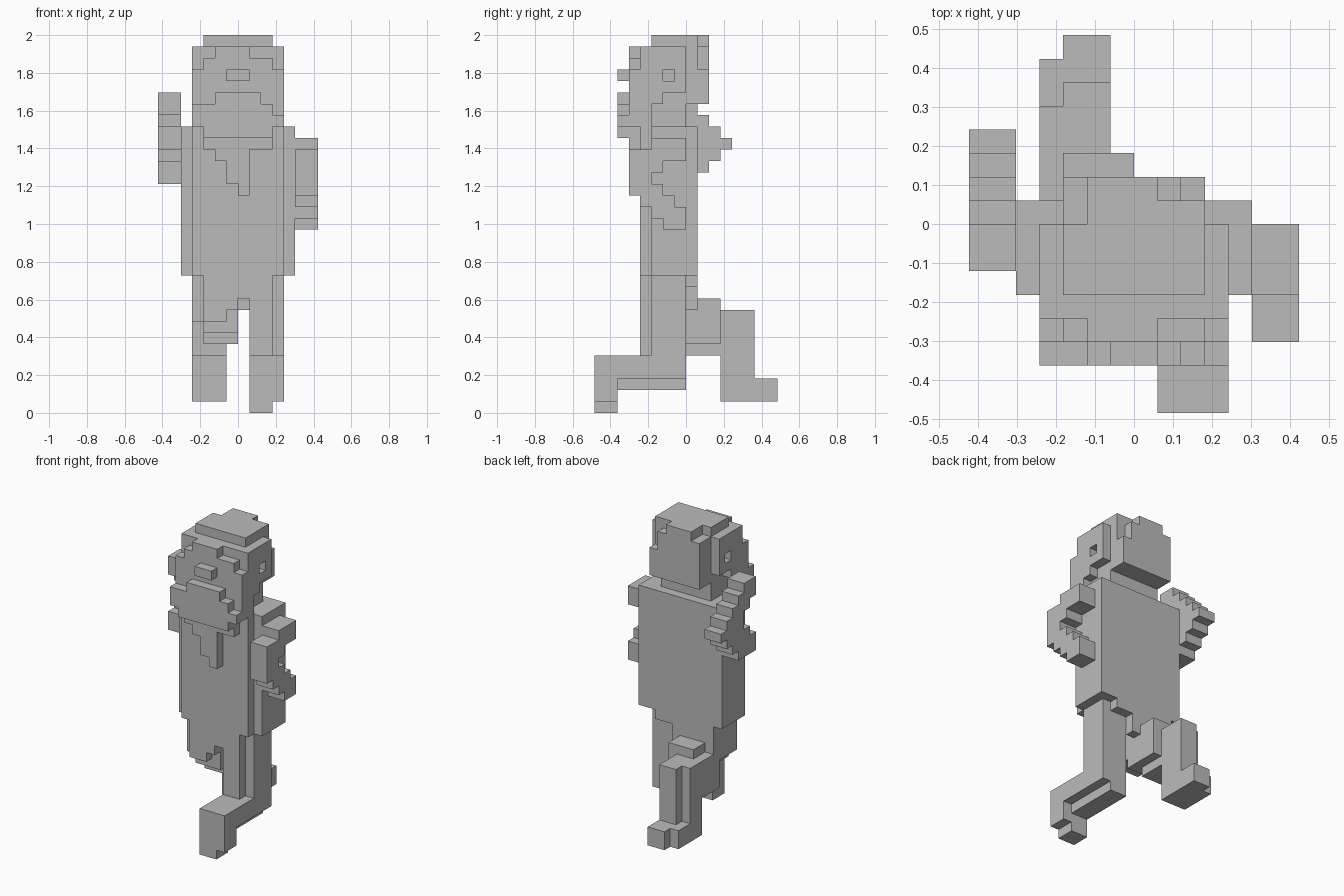
import bpy
import bmesh
from itertools import product
from mathutils import Vector

UNIT = 2 / 33  # edge of one cube

# Remove the default cube
default_cube = bpy.data.objects.get("Cube")
if default_cube:
    bpy.data.objects.remove(default_cube, do_unlink=True)

# One plain grey for the whole figure
grey = bpy.data.materials.new("plain_grey")
grey.use_nodes = True
grey.diffuse_color = (0.5, 0.5, 0.5, 1)
shader = grey.node_tree.nodes["Principled BSDF"]
shader.inputs["Base Color"].default_value = grey.diffuse_color
shader.inputs["Roughness"].default_value = 0.9


def cells(box):
    """All the unit cells inside a box given as x, y and z spans."""
    return set(product(*(range(low, high) for low, high in box)))


def build_part(name, boxes, cuts=()):
    """Join boxes of cubes into one object with only its outer skin."""
    filled = set()
    for box in boxes:
        filled |= cells(box)
    for box in cuts:
        filled -= cells(box)

    bm = bmesh.new()
    corners = {}

    def corner(point):
        key = tuple(point)
        if key not in corners:
            corners[key] = bm.verts.new(Vector(key) * UNIT)
        return corners[key]

    for cell in filled:
        for axis, side in product(range(3), (0, 1)):
            neighbour = list(cell)
            neighbour[axis] += 2 * side - 1
            if tuple(neighbour) in filled:
                continue
            second, third = (axis + 1) % 3, (axis + 2) % 3
            loop = []
            for step_b, step_c in ((0, 0), (1, 0), (1, 1), (0, 1)):
                point = list(cell)
                point[axis] += side
                point[second] += step_b
                point[third] += step_c
                loop.append(corner(point))
            bm.faces.new(loop if side else loop[::-1])

    # Merge the small squares into large flat faces
    bmesh.ops.dissolve_limit(bm, angle_limit=0.01, verts=bm.verts[:],
                             edges=bm.edges[:])
    mesh = bpy.data.meshes.new(name)
    bm.to_mesh(mesh)
    bm.free()
    mesh.materials.append(grey)
    part = bpy.data.objects.new(name, mesh)
    bpy.context.collection.objects.link(part)
    return part


def columns(x_span, first_y, spans):
    """Slices one cube deep, each with one or more height spans."""
    return [(x_span, (first_y + i, first_y + i + 1), span)
            for i, group in enumerate(spans) for span in group]


# Head: stepped crown, rounded brow corners, jaw rising to the back
build_part("head", [
    ((-4, 4), (-5, 0), (28, 32)),
    ((-4, 4), (-5, -2), (27, 28)),
    ((-4, 4), (-5, -3), (25, 27)),
    ((-3, 3), (0, 2), (27, 32)),
    ((-3, 3), (-3, 0), (32, 33)),
    ((-2, 3), (0, 1), (32, 33)),
    ((-2, 1), (1, 2), (32, 33)),
], cuts=[
    ((-4, -2), (-5, -4), (31, 32)),
    ((1, 4), (-5, -4), (31, 32)),
    ((-4, -3), (-5, -4), (30, 31)),
    ((3, 4), (-5, -4), (30, 31)),
    ((2, 3), (1, 2), (30, 32)),
    # Ear holes
    ((-4, -3), (-2, -1), (29, 30)),
    ((3, 4), (-2, -1), (29, 30)),
])
build_part("neck", [((-3, 3), (-3, 0), (25, 28))])
build_part("nose", [((-1, 1), (-6, -5), (29, 30))])

# Beard: raised chin slab and a tip that steps down the chest
build_part("beard", [
    ((-4, -2), (-6, -5), (25, 27)),
    ((-2, 2), (-6, -5), (25, 28)),
    ((2, 3), (-6, -5), (25, 27)),
    ((3, 4), (-6, -5), (25, 26)),
    ((-3, 3), (-6, -5), (24, 25)),
    ((-3, 3), (-5, -4), (23, 25)),
    ((-2, 1), (-5, -4), (22, 23)),
    ((-1, 1), (-5, -4), (20, 22)),
    ((0, 1), (-5, -4), (19, 20)),
])

# Robe: wide body, narrower skirt and a ragged hem
build_part("robe", [
    ((-4, 4), (-4, 1), (12, 25)),
    ((-5, 5), (-3, 1), (12, 25)),
    ((-3, 3), (-4, -3), (10, 12)),
    ((-3, 0), (-4, -3), (9, 10)),
    ((-3, -1), (-4, -3), (8, 9)),
    ((-4, 4), (-3, 0), (10, 12)),
    ((-4, 0), (-3, 0), (8, 10)),
    ((-4, 3), (0, 1), (11, 12)),
    ((-4, 1), (0, 1), (9, 11)),
])

# Left leg: straight thigh, shin stretched forward, foot hanging down
build_part("left_leg", [
    ((1, 3), (-4, 0), (5, 12)),
    ((3, 4), (-3, 0), (5, 12)),
    ((1, 3), (-8, 0), (2, 5)),
    ((3, 4), (-8, 0), (3, 5)),
    ((1, 3), (-8, -6), (0, 2)),
    ((3, 4), (-8, -6), (1, 3)),
])

# Right leg: thigh reaching backward, shin down, toe to the rear
build_part("right_leg", [
    ((-3, 0), (-3, -1), (7, 10)),
    ((-3, 0), (-1, 3), (6, 10)),
    ((-3, -1), (0, 3), (5, 10)),
    ((-4, -3), (0, 3), (5, 9)),
    ((-3, -1), (3, 6), (1, 9)),
    ((-4, -3), (3, 5), (1, 9)),
    ((-3, -1), (6, 8), (1, 3)),
    ((-4, -3), (5, 7), (1, 3)),
])

# Left arm: bent with the hand in front and the notch open to the back
build_part("left_arm", columns((5, 7), -5, [
    [(19, 23)],
    [(18, 23)],
    [(17, 20), (21, 24)],
    [(16, 19), (22, 24)],
    [(16, 18), (22, 24)],
]))

# Right arm: elbow behind, hand raised, notch open to the front
build_part("right_arm", columns((-7, -5), -2, [
    [(20, 22), (26, 28)],
    [(20, 23), (25, 28)],
    [(20, 27)],
    [(21, 26)],
    [(22, 25)],
    [(23, 24)],
]))
